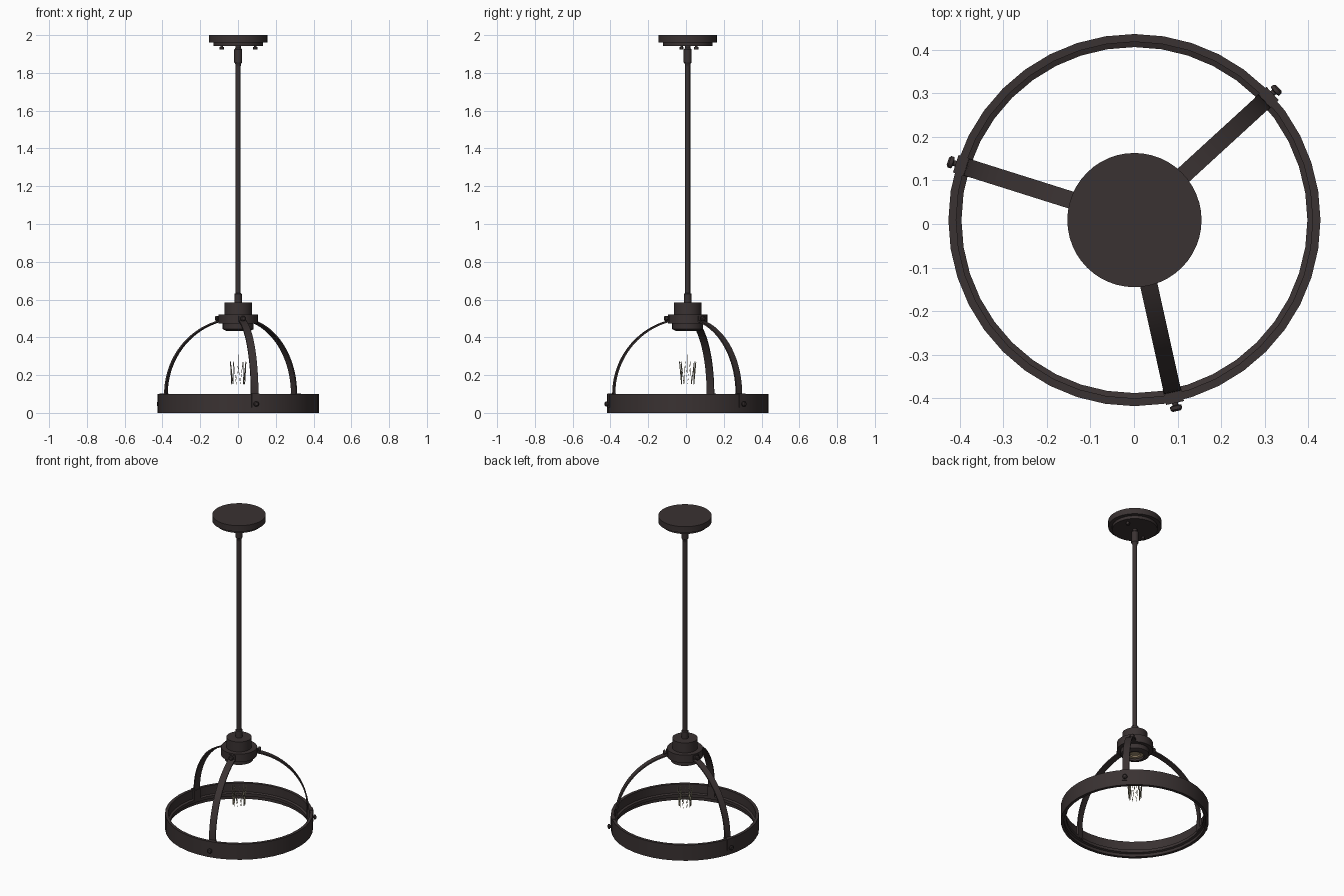
import bpy
import bmesh
from math import sin, cos, pi, radians
from mathutils import Matrix, Vector

cube = bpy.data.objects.get("Cube")
if cube:
    bpy.data.objects.remove(cube, do_unlink=True)

CENTRE = Vector((0.001, 0.009, 0))
ARM_ANGLES = [42.5, 162.5, 282.5]


def material(name, rgb, rough=0.6):
    m = bpy.data.materials.new(name)
    m.use_nodes = True
    m.diffuse_color = (*rgb, 1)
    bsdf = m.node_tree.nodes["Principled BSDF"]
    bsdf.inputs["Base Color"].default_value = (*rgb, 1)
    bsdf.inputs["Roughness"].default_value = rough
    return m


BRONZE = material("dark bronze", (0.042, 0.032, 0.032))
TAN = material("socket tan", (0.37, 0.28, 0.17))
WIRE = material("filament straw", (0.50, 0.45, 0.32))


def finish(name, bm, mat, matrix=Matrix(), smooth=True):
    bmesh.ops.recalc_face_normals(bm, faces=bm.faces)
    mesh = bpy.data.meshes.new(name)
    bm.to_mesh(mesh)
    bm.free()
    mesh.materials.append(mat)
    mesh.transform(Matrix.Translation(CENTRE) @ matrix)
    obj = bpy.data.objects.new(name, mesh)
    bpy.context.collection.objects.link(obj)
    if smooth:
        bpy.ops.object.select_all(action="DESELECT")
        obj.select_set(True)
        bpy.context.view_layer.objects.active = obj
        bpy.ops.object.shade_smooth_by_angle(angle=radians(30))


def lathe(name, profile, mat=BRONZE, sides=32, closed=False, matrix=Matrix()):
    """Spin (radius, height) points around z; open profiles get end caps."""
    bm = bmesh.new()
    rings = [[bm.verts.new((r * cos(2 * pi * i / sides), r * sin(2 * pi * i / sides), z))
              for i in range(sides)] for r, z in profile]
    pairs = list(zip(rings, rings[1:]))
    if closed:
        pairs.append((rings[-1], rings[0]))
    else:
        bm.faces.new(rings[0])
        bm.faces.new(rings[-1])
    for a, b in pairs:
        for i in range(sides):
            j = (i + 1) % sides
            bm.faces.new((a[i], a[j], b[j], b[i]))
    finish(name, bm, mat, matrix)


def outward(angle, radius, z):
    """Frame at a radius whose local z points away from the axis."""
    return (Matrix.Rotation(radians(angle), 4, "Z")
            @ Matrix.Translation((radius, 0, z)) @ Matrix.Rotation(pi / 2, 4, "Y"))


# Ceiling canopy, its mounting screws and the hanging rod
lathe("canopy", [(0.131, 1.943), (0.131, 1.962), (0.154, 1.962), (0.154, 2.0)], sides=48)
for x, y in [(-0.087, -0.032), (0.09, 0.045)]:
    lathe("canopy_screw", [(0.011, 1.924), (0.011, 1.936), (0.007, 1.938), (0.007, 1.945)],
          sides=12, matrix=Matrix.Translation((x, y, 0)))
lathe("rod", [(0.0135, 0.6), (0.0135, 1.85)], sides=16)
lathe("upper_coupling", [(0.0135, 1.835), (0.016, 1.85), (0.021, 1.856), (0.021, 1.925),
                         (0.014, 1.932), (0.014, 1.945)], sides=16)
lathe("lower_coupling", [(0.02, 0.58), (0.02, 0.63), (0.0135, 0.634)], sides=16)

# Hub with a hollow underside and the lamp socket
lathe("hub", [(0.073, 0.585), (0.073, 0.522), (0.104, 0.522), (0.104, 0.472), (0.082, 0.472),
              (0.082, 0.443), (0.062, 0.434), (0.052, 0.434), (0.052, 0.5)], sides=32)
lathe("socket", [(0.05, 0.5), (0.05, 0.446), (0.03, 0.446), (0.03, 0.455)], TAN, 24)

# Rim band with an inner ledge
lathe("rim_band", [(0.427, 0), (0.427, 0.1), (0.409, 0.1), (0.409, 0.045),
                   (0.397, 0.04), (0.397, 0.022), (0.409, 0.018), (0.409, 0)],
      sides=40, closed=True)


def strap(name, angle):
    """Flat bar that bends a quarter circle from hub to rim."""
    bm = bmesh.new()
    path = [(0.402, 0.03, 1, 0)]
    path += [(0.401 * cos(t), 0.1 + 0.399 * sin(t), cos(t), sin(t))
             for t in [radians(4.2 * k) for k in range(19)]]
    sections = []
    for r, z, nr, nz in path:
        corners = [(-0.004, -0.02), (0.004, -0.02), (0.004, 0.02), (-0.004, 0.02)]
        sections.append([bm.verts.new((r + nr * d, w, z + nz * d)) for d, w in corners])
    for a, b in zip(sections, sections[1:]):
        for i in range(4):
            j = (i + 1) % 4
            bm.faces.new((a[i], a[j], b[j], b[i]))
    bm.faces.new(sections[0])
    bm.faces.new(sections[-1])
    finish(name, bm, BRONZE, Matrix.Rotation(radians(angle), 4, "Z"))


def block(name, size, matrix):
    bm = bmesh.new()
    bmesh.ops.create_cube(bm, size=1, matrix=Matrix.Diagonal((*size, 1)))
    finish(name, bm, BRONZE, matrix, smooth=False)


# Three straps, each with a clip over the rim and thumb screws
KNOB = [(0.007, -0.012), (0.007, 0.008), (0.014, 0.010), (0.014, 0.018), (0.009, 0.022)]
for n, angle in enumerate(ARM_ANGLES, 1):
    strap(f"strap_{n}", angle)
    turn = Matrix.Rotation(radians(angle), 4, "Z")
    block(f"rim_clip_{n}", (0.036, 0.042, 0.073), turn @ Matrix.Translation((0.412, 0, 0.066)))
    block(f"hub_clip_{n}", (0.024, 0.04, 0.034), turn @ Matrix.Translation((0.095, 0, 0.497)))
    lathe(f"rim_knob_{n}", KNOB, sides=14, matrix=outward(angle, 0.427, 0.047))
    lathe(f"hub_knob_{n}", KNOB, sides=14, matrix=outward(angle, 0.105, 0.5))


def wire(name, points, radius, cyclic=False):
    curve = bpy.data.curves.new(name, "CURVE")
    curve.dimensions = "3D"
    curve.bevel_depth = radius
    curve.bevel_resolution = 0
    spline = curve.splines.new("POLY")
    spline.points.add(len(points) - 1)
    for p, co in zip(spline.points, points):
        p.co = (*(Vector(co) + CENTRE), 1)
    spline.use_cyclic_u = cyclic
    curve.materials.append(WIRE)
    obj = bpy.data.objects.new(name, curve)
    bpy.context.collection.objects.link(obj)


# Zigzag bulb filament, wider at the top, with its fine support stem
zigzag = []
for i in range(20):
    r, z = (0.043, 0.27) if i % 2 else (0.034, 0.153)
    a = 2 * pi * i / 20
    zigzag.append((r * cos(a), r * sin(a), z))
wire("filament", zigzag, 0.0026, cyclic=True)
wire("filament_stem", [(0, 0, 0.21), (0, 0, 0.31)], 0.001)
